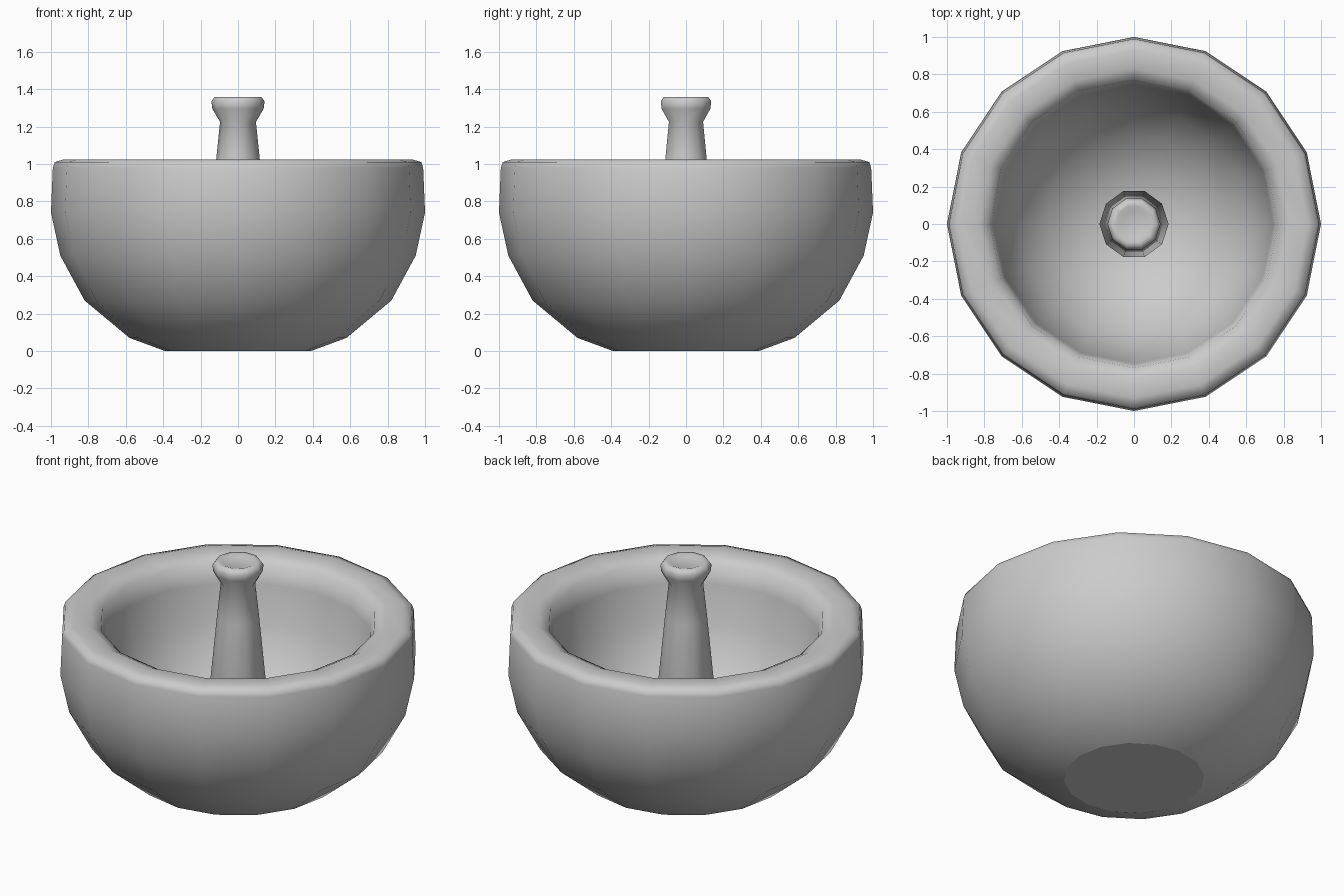
import bpy, bmesh, math

if "Cube" in bpy.data.objects:
    bpy.data.objects.remove(bpy.data.objects["Cube"])


def lathe(name, profile, sides):
    """Revolve an (r, z) profile about z, smooth; ends are closed with one face."""
    bm = bmesh.new()
    rings = []
    for r, z in profile:
        rings.append([bm.verts.new((r * math.cos(2 * math.pi * i / sides),
                                    r * math.sin(2 * math.pi * i / sides), z))
                      for i in range(sides)])
    for low, high in zip(rings, rings[1:]):
        for i in range(sides):
            j = (i + 1) % sides
            bm.faces.new((low[i], low[j], high[j], high[i]))
    foot = bm.faces.new(list(reversed(rings[0])))
    bm.faces.new(rings[-1])
    bmesh.ops.recalc_face_normals(bm, faces=bm.faces)
    for f in bm.faces:
        f.smooth = f is not foot
    mesh = bpy.data.meshes.new(name)
    bm.to_mesh(mesh)
    bm.free()
    obj = bpy.data.objects.new(name, mesh)
    bpy.context.collection.objects.link(obj)
    return obj


# Mortar bowl: outside from the foot up and over the rounded rim
outer = [(0.39, 0.0), (0.58, 0.07), (0.82, 0.27), (0.95, 0.51), (1.0, 0.74),
         (0.99, 0.98), (0.98, 1.01), (0.93, 1.025), (0.83, 1.02), (0.77, 0.99)]
# Rounded hollow: elliptical section down to a small floor
hollow = [(0.745 * math.cos(math.radians(a)), 0.88 - 0.75 * math.sin(math.radians(a)))
          for a in (0, 17, 34, 50, 65, 79)]
lathe("mortar_bowl", outer + hollow, 16)

# Pestle: shaft widening to a rounded foot, knob with a dished top
lathe("pestle", [
    (0.08, 0.14), (0.155, 0.19), (0.185, 0.30), (0.117, 1.02), (0.096, 1.225),
    (0.137, 1.295), (0.142, 1.335), (0.125, 1.358), (0.10, 1.358),
    (0.075, 1.348)], 10)
